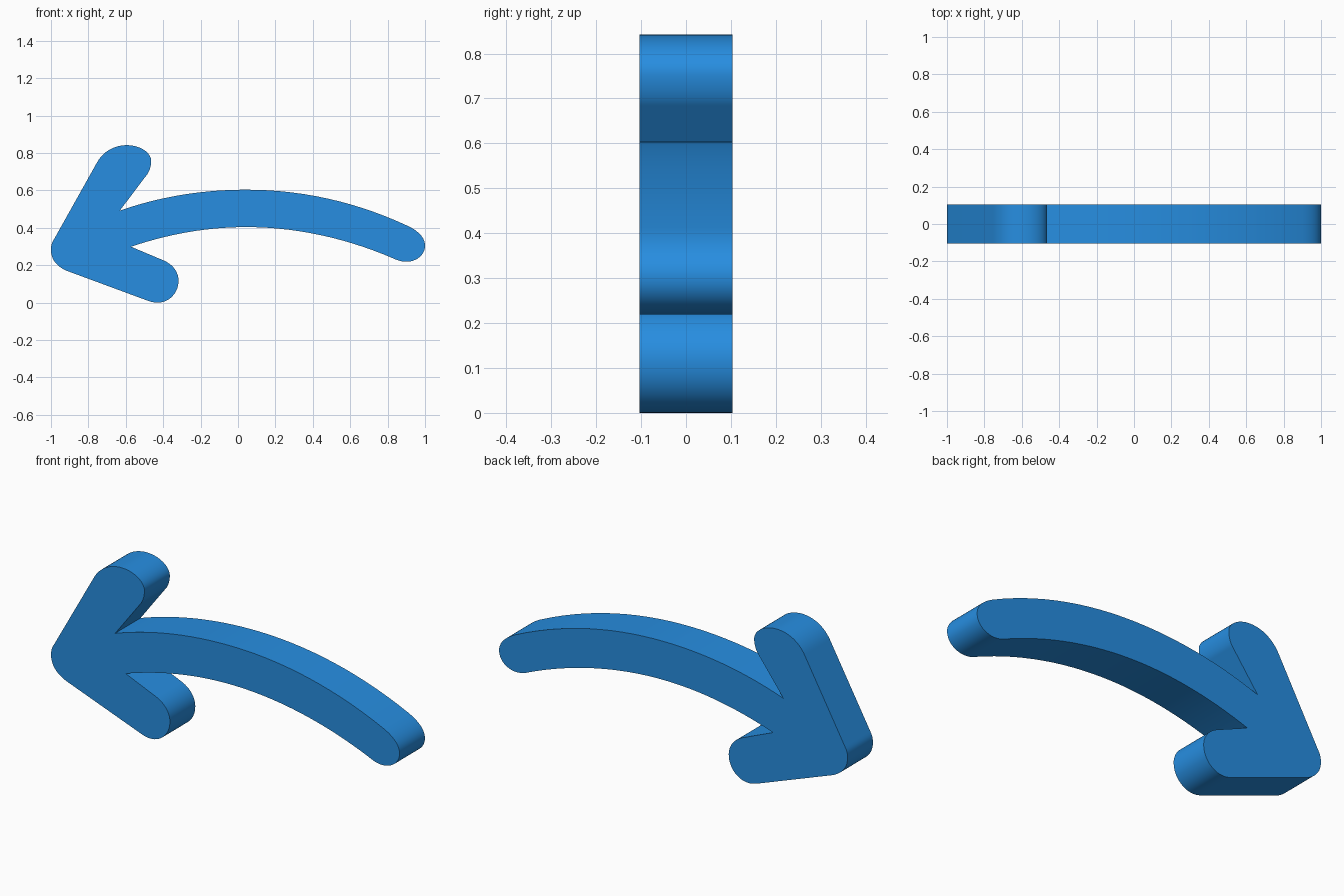
import bpy, bmesh, math
from mathutils import Vector
from mathutils.geometry import interpolate_bezier

if "Cube" in bpy.data.objects:
    bpy.data.objects.remove(bpy.data.objects["Cube"])

HALF = 0.104   # half thickness along y


def spline(start, segments):
    """Outline from (handle, handle, end) beziers; a single point is a straight line."""
    pts = [Vector((start[0], -HALF, start[1]))]
    for seg in segments:
        v = [Vector((x, -HALF, z)) for x, z in seg]
        if len(v) == 1:
            pts.append(v[0])
        else:
            pts += interpolate_bezier(pts[-1], v[0], v[1], v[2], 15)[1:]
    return pts


outline = spline((-.754, .749), [
    # upper barb
    [(-.72, .81), (-.66, .842), (-.594, .842)],
    [(-.52, .842), (-.464, .80), (-.464, .757)],
    [(-.464, .73), (-.474, .70), (-.487, .684)],
    [(-.632, .492)],
    # shaft top edge
    [(-.412, .569), (-.185, .604), (.043, .604)],
    [(.335, .604), (.624, .542), (.904, .412)],
    # rounded tail
    [(.96, .386), (1, .35), (1, .305)],
    [(1, .255), (.955, .219), (.90, .219)],
    [(.875, .219), (.855, .225), (.834, .235)],
    # shaft bottom edge
    [(.579, .345), (.31, .404), (.043, .404)],
    [(-.165, .404), (-.372, .367), (-.572, .299)],
    # lower barb
    [(-.396, .225)],
    [(-.35, .205), (-.318, .165), (-.318, .118)],
    [(-.318, .05), (-.37, 0), (-.43, 0)],
    [(-.45, 0), (-.468, .005), (-.487, .012)],
    # rounded point
    [(-.904, .166)],
    [(-.96, .186), (-1, .225), (-1, .28)],
    [(-1, .31), (-.995, .32), (-.982, .342)],
])

# extrude the outline into a slab
bm = bmesh.new()
face = bm.faces.new([bm.verts.new(p) for p in outline])
ext = bmesh.ops.extrude_face_region(bm, geom=[face], use_keep_orig=True)
moved = [g for g in ext["geom"] if isinstance(g, bmesh.types.BMVert)]
bmesh.ops.translate(bm, verts=moved, vec=(0, 2 * HALF, 0))
bmesh.ops.recalc_face_normals(bm, faces=bm.faces)
mesh = bpy.data.meshes.new("curved_arrow")
bm.to_mesh(mesh)
bm.free()

arrow = bpy.data.objects.new("curved_arrow", mesh)
bpy.context.collection.objects.link(arrow)

blue = bpy.data.materials.new("blue")
blue.diffuse_color = (0.02, 0.27, 0.75, 1)
blue.use_nodes = True
blue.node_tree.nodes["Principled BSDF"].inputs["Base Color"].default_value = blue.diffuse_color
mesh.materials.append(blue)

bpy.context.view_layer.objects.active = arrow
arrow.select_set(True)
bpy.ops.object.shade_smooth_by_angle(angle=math.radians(30))
